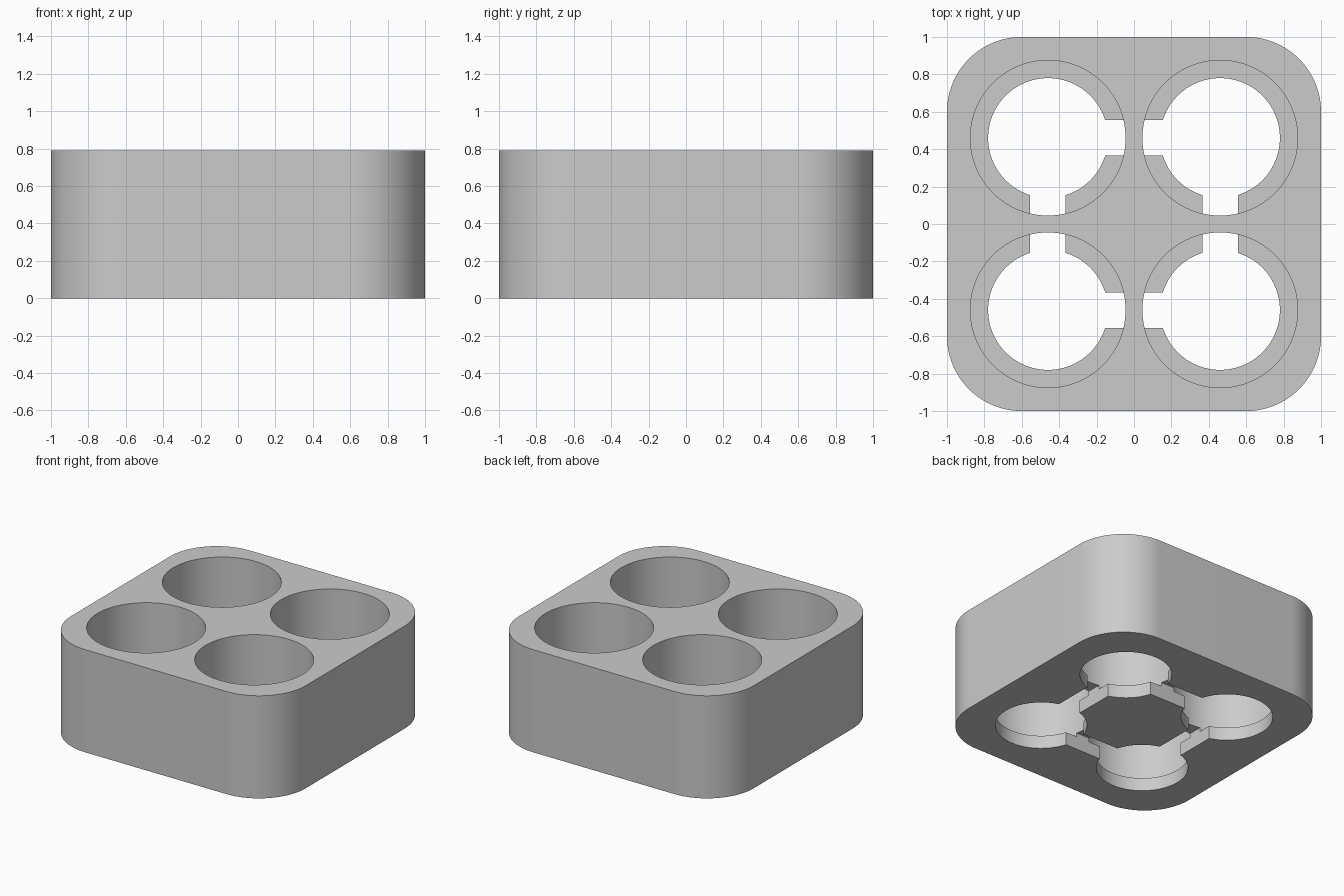
import bpy, bmesh, math

cube = bpy.data.objects.get("Cube")
if cube:
    bpy.data.objects.remove(cube, do_unlink=True)

HEIGHT, CORNER = 0.79, 0.4
CENTRE = 0.46                 # socket offset from the middle
BORE, HOLE = 0.415, 0.32      # socket and floor opening radii
LEDGE, SLOT_TOP, SLOT_W = 0.1, 0.13, 0.19

grey = bpy.data.materials.new("light grey")
grey.use_nodes = True
grey.diffuse_color = (0.6, 0.6, 0.6, 1)
grey.node_tree.nodes["Principled BSDF"].inputs["Base Color"].default_value = (0.6, 0.6, 0.6, 1)


def prism(name, outline, z0, z1):
    """Upright prism over a counter-clockwise outline."""
    bm = bmesh.new()
    base = bm.faces.new([bm.verts.new((x, y, z0)) for x, y in outline])
    top = bmesh.ops.extrude_face_region(bm, geom=[base])
    verts = [v for v in top["geom"] if isinstance(v, bmesh.types.BMVert)]
    bmesh.ops.translate(bm, verts=verts, vec=(0, 0, z1 - z0))
    bmesh.ops.recalc_face_normals(bm, faces=bm.faces)
    mesh = bpy.data.meshes.new(name)
    bm.to_mesh(mesh)
    bm.free()
    mesh.materials.append(grey)
    obj = bpy.data.objects.new(name, mesh)
    bpy.context.collection.objects.link(obj)
    return obj


def arc(cx, cy, r, start, sweep, n):
    return [(cx + r * math.cos(start + sweep * i / n),
             cy + r * math.sin(start + sweep * i / n)) for i in range(n + 1)]


def circle(cx, cy, r, n=96):
    return arc(cx, cy, r, 0, math.tau, n)[:-1]


def rect(cx, cy, w, d):
    return [(cx + sx * w / 2, cy + sy * d / 2)
            for sx, sy in ((-1, -1), (1, -1), (1, 1), (-1, 1))]


# Rounded square block
inner = 1 - CORNER
outline = []
for k, (sx, sy) in enumerate(((1, 1), (-1, 1), (-1, -1), (1, -1))):
    outline += arc(sx * inner, sy * inner, CORNER, k * math.pi / 2, math.pi / 2, 24)
block = prism("holder_block", outline, 0, HEIGHT)

# Sockets with a ledge and a smaller opening through the floor
cutters = []
for x in (-CENTRE, CENTRE):
    for y in (-CENTRE, CENTRE):
        cutters.append(prism("socket_cutter", circle(x, y, BORE), LEDGE, 1))
        cutters.append(prism("floor_cutter", circle(x, y, HOLE), -0.1, LEDGE + 0.1))

# Channels under the walls joining neighbouring sockets
for s in (-CENTRE, CENTRE):
    cutters.append(prism("channel_cutter", rect(0, s, 2 * CENTRE - 0.1, SLOT_W), -0.2, SLOT_TOP))
    cutters.append(prism("channel_cutter", rect(s, 0, SLOT_W, 2 * CENTRE - 0.1), -0.2, SLOT_TOP))

# Cut everything away, then discard the cutters
bpy.context.view_layer.objects.active = block
for cutter in cutters:
    cutter.hide_render = True
    mod = block.modifiers.new("cut", "BOOLEAN")
    mod.operation, mod.solver, mod.object = "DIFFERENCE", "EXACT", cutter
    bpy.ops.object.modifier_apply(modifier=mod.name)
for cutter in cutters:
    bpy.data.objects.remove(cutter, do_unlink=True)

bpy.ops.object.select_all(action="DESELECT")
block.select_set(True)
bpy.ops.object.shade_smooth_by_angle(angle=math.radians(30))
